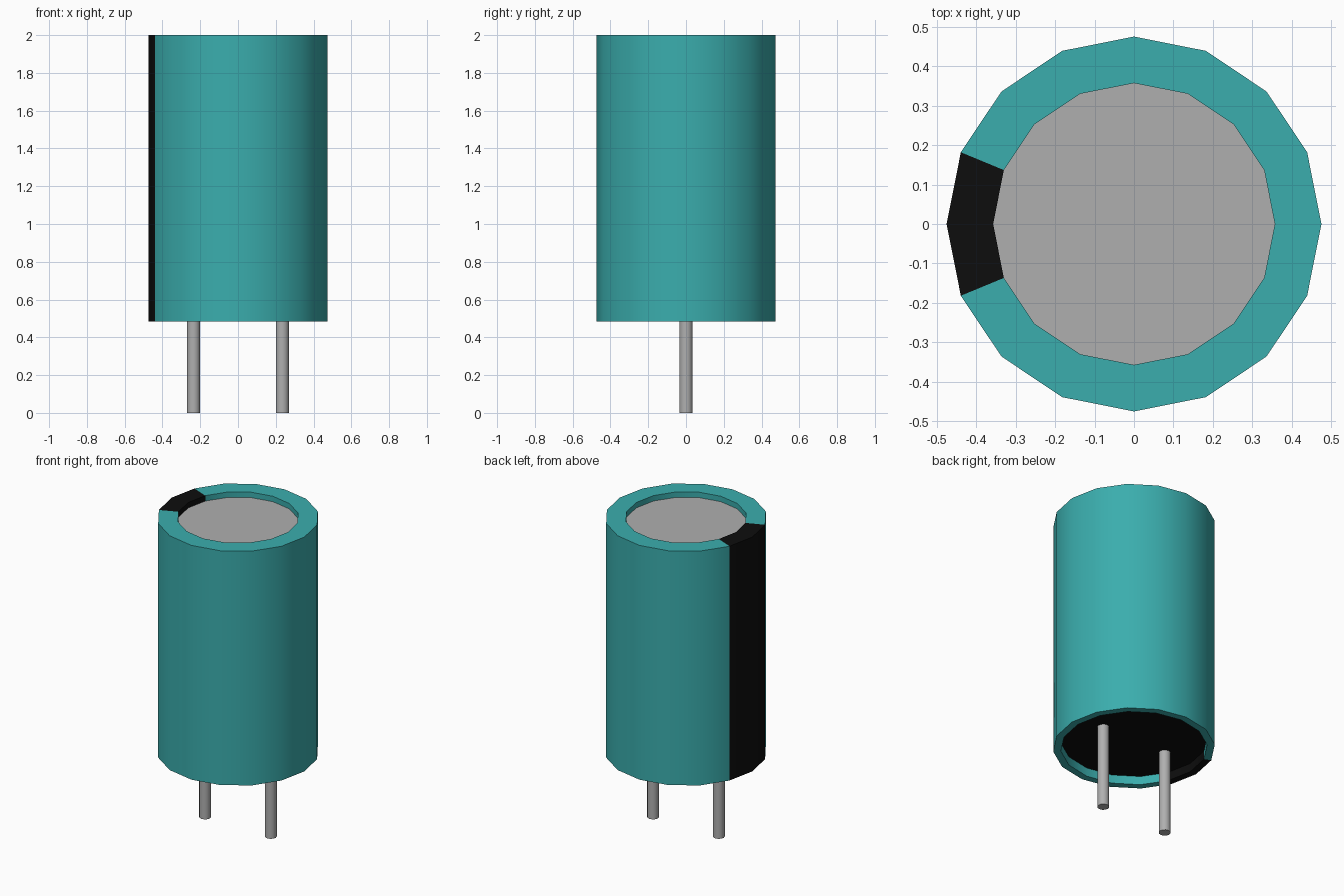
import bpy, bmesh, math

SIDES = 16
FLOOR_Z, LID_Z = 0.54, 1.965
RIM_IN, BASE_IN = 0.357, 0.43

cube = bpy.data.objects.get("Cube")
if cube:
    bpy.data.objects.remove(cube, do_unlink=True)


def material(name, r, g, b):
    m = bpy.data.materials.new(name)
    m.use_nodes = True
    m.diffuse_color = (r, g, b, 1)
    m.node_tree.nodes["Principled BSDF"].inputs["Base Color"].default_value = (r, g, b, 1)
    return m


teal = material("teal", 0.043, 0.42, 0.42)
black = material("black", 0.004, 0.004, 0.004)
grey = material("metal grey", 0.43, 0.43, 0.43)


def finish(name, bm, mats):
    mesh = bpy.data.meshes.new(name)
    bm.to_mesh(mesh)
    bm.free()
    for m in mats:
        mesh.materials.append(m)
    ob = bpy.data.objects.new(name, mesh)
    bpy.context.collection.objects.link(ob)
    bpy.ops.object.select_all(action='DESELECT')
    ob.select_set(True)
    bpy.context.view_layer.objects.active = ob
    bpy.ops.object.shade_smooth_by_angle(angle=math.radians(35))
    return ob


def ring(bm, radius, z):
    step = math.tau / SIDES
    return [bm.verts.new((radius * math.cos(i * step), radius * math.sin(i * step), z))
            for i in range(SIDES)]


# Sleeve: turned profile with a recess at each end
profile = [(BASE_IN, FLOOR_Z), (BASE_IN, 0.485), (0.475, 0.485),
           (0.475, 2), (RIM_IN, 2), (RIM_IN, LID_Z)]
bm = bmesh.new()
rings = [ring(bm, r, z) for r, z in profile]
for low, high in zip(rings, rings[1:]):
    for i in range(SIDES):
        j = (i + 1) % SIDES
        face = bm.faces.new((low[i], low[j], high[j], high[i]))
        # Polarity stripe: the two segments meeting at -x
        face.material_index = int(i in (SIDES // 2 - 1, SIDES // 2))
finish("sleeve", bm, [teal, black])

# Metal lid and black base plug
bm = bmesh.new()
bm.faces.new(ring(bm, RIM_IN, LID_Z))
finish("lid", bm, [grey])
bm = bmesh.new()
bm.faces.new(reversed(ring(bm, BASE_IN, FLOOR_Z)))
finish("base_plug", bm, [black])

# Wire legs
for name, x in (("left_leg", 0.235), ("right_leg", -0.235)):
    bm = bmesh.new()
    bmesh.ops.create_cone(bm, cap_ends=True, segments=12, radius1=0.035,
                          radius2=0.035, depth=FLOOR_Z)
    bmesh.ops.translate(bm, verts=bm.verts, vec=(x, 0, FLOOR_Z / 2))
    finish(name, bm, [grey])
